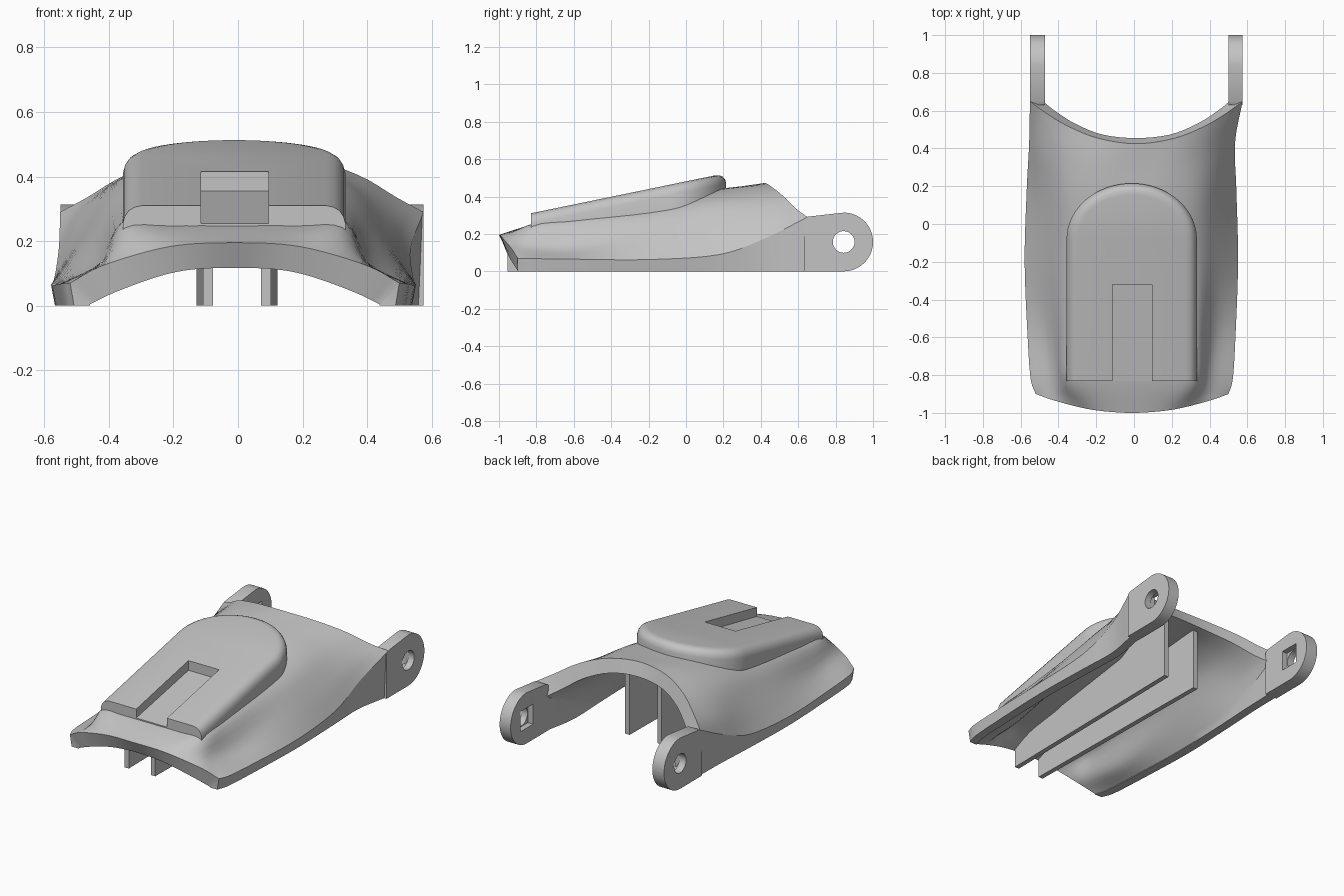
import bpy, bmesh, math
from mathutils import Vector

if "Cube" in bpy.data.objects:
    bpy.data.objects.remove(bpy.data.objects["Cube"])

grey = bpy.data.materials.new("plain grey")
grey.use_nodes = True
grey.diffuse_color = (0.55, 0.55, 0.55, 1)
grey.node_tree.nodes["Principled BSDF"].inputs["Base Color"].default_value = grey.diffuse_color


def make(name, verts, faces):
    mesh = bpy.data.meshes.new(name)
    bm = bmesh.new()
    vs = [bm.verts.new(v) for v in verts]
    for f in faces:
        bm.faces.new([vs[i] for i in f])
    bmesh.ops.recalc_face_normals(bm, faces=bm.faces)
    bm.to_mesh(mesh)
    bm.free()
    mesh.materials.append(grey)
    obj = bpy.data.objects.new(name, mesh)
    bpy.context.collection.objects.link(obj)
    return obj


def stack(name, rings, caps):
    """Skin a stack of equal closed rings, then add the given cap faces."""
    n = len(rings[0])
    faces = [(a * n + i, a * n + (i + 1) % n, (a + 1) * n + (i + 1) % n, (a + 1) * n + i)
             for a in range(len(rings) - 1) for i in range(n)]
    return make(name, [v for r in rings for v in r], faces + caps)


def prism(name, outline, x0, x1):
    """Extrude a (y, z) outline from x0 to x1."""
    n = len(outline)
    rings = [[(x, y, z) for y, z in outline] for x in (x0, x1)]
    return stack(name, rings, [tuple(range(n)), tuple(range(n, 2 * n))])


def cut(obj, cutter):
    mod = obj.modifiers.new("cut", "BOOLEAN")
    mod.operation = "DIFFERENCE"
    mod.solver = "EXACT"
    mod.object = cutter
    graph = bpy.context.evaluated_depsgraph_get()
    mesh = bpy.data.meshes.new_from_object(obj.evaluated_get(graph))
    obj.modifiers.clear()
    obj.data = mesh
    bpy.data.objects.remove(cutter)


def smooth(obj):
    bpy.ops.object.select_all(action="DESELECT")
    obj.select_set(True)
    bpy.context.view_layer.objects.active = obj
    bpy.ops.object.shade_smooth_by_angle(angle=math.radians(32))


def spline(pts, steps):
    """Curve passing through all the points."""
    p = [pts[0] * 2 - pts[1]] + pts + [pts[-1] * 2 - pts[-2]]
    out = []
    for i in range(1, len(p) - 2):
        a, b, c, d = p[i - 1:i + 3]
        for k in range(steps):
            t = k / steps
            out.append(b + (c - a) * t / 2 + (a * 2 - b * 5 + c * 4 - d) * t * t / 2
                       + (b * 3 - a - c * 3 + d) * t ** 3 / 2)
    return out + [pts[-1]]


# Arched shell: y at centre, backward bow of the edge, sideways shift,
# end-face slant, then half profile (x, z) from crown to edge
stations = [
    (-1.0, 0.1, -0.01, 0.04, [(0, .195), (.15, .19), (.27, .168), (.42, .12), (.51, .07)]),
    (-.82, 0, -.012, 0, [(0, .25), (.2, .25), (.34, .245), (.41, .135), (.535, .068)]),
    (-.6, 0, -.013, 0, [(0, .29), (.2, .29), (.345, .27), (.43, .135), (.55, .065)]),
    (-.2, 0, -.014, 0, [(0, .37), (.2, .365), (.35, .31), (.45, .2), (.565, .063)]),
    (.1, .08, -.013, 0, [(0, .43), (.2, .42), (.36, .36), (.47, .23), (.555, .09)]),
    (.3, .13, -.01, 0, [(0, .455), (.2, .445), (.36, .385), (.48, .28), (.545, .18)]),
    (.425, .225, .012, .03, [(0, .473), (.2, .455), (.36, .405), (.48, .335), (.563, .29)]),
]


def shell_ring(yc, bow, shift, slant, half):
    w = half[-1][0]
    full = [(-x, z) for x, z in half[:0:-1]] + half
    outer, inner = [], []
    for x, z in full:
        t = abs(x) / w
        y = yc + bow * t * t
        outer.append(Vector((x + shift, y, z)))
        inner.append(Vector((x * .88 + shift, y + slant * (1 - t), max(z - .078, .004))))
    ring = []
    for pts, inset in ((outer, .012), (inner, 0)):
        lip = [Vector((p.x - math.copysign(inset, p.x), p.y, 0)) for p in (pts[0], pts[-1])]
        row = [lip[0]] + spline(pts, 4) + [lip[1]]
        ring += row if pts is outer else row[::-1]
    return ring


keys = [shell_ring(*s) for s in stations]
columns = [spline(list(col), 5) for col in zip(*keys)]
rings = [list(r) for r in zip(*columns)]
n = len(rings[0])
last = (len(rings) - 1) * n
ends = [(o + i, o + i + 1, o + n - 2 - i, o + n - 1 - i)
        for o in (0, last) for i in range(n // 2 - 1)]
smooth(stack("arched_shell", rings, ends))


# Raised pad with a sloping top and rounded back
FRONT = -.83


def pad_ring(inset, drop, side_drop):
    w = .345 - inset
    plan = [(-w, FRONT), (w, FRONT)]
    for k in range(33):
        a = math.pi * k / 32
        plan.append((w * math.cos(a), -.08 + (.295 - inset) * math.sin(a)))
    return [(x - .012, y, .31 + .206 * (y - FRONT) - drop - side_drop * x * x * (y + 1))
            for x, y in plan]


layers = [(0, .12, .7), (0, .055, 0), (.006, .034, 0), (.018, .016, 0), (.036, .005, 0), (.06, 0, 0)]
rings = [pad_ring(*layer) for layer in layers]
n = len(rings[0])
pad = stack("raised_pad", rings, [tuple(range(n)), tuple(range(5 * n, 6 * n))])
cut(pad, prism("slot_cutter", [(-.9, .241), (-.32, .355), (-.32, .8), (-.9, .8)], -.115, .095))
smooth(pad)

# Hinge lugs: round hole outside, square pocket inside
HINGE_Y, HINGE_Z = .843, .157


def circle(r, start, stop, count):
    angles = [start + (stop - start) * k / count for k in range(count + 1)]
    return [(HINGE_Y + r * math.cos(a), HINGE_Z + r * math.sin(a)) for a in angles]


for name, inside, outside in (("left_hinge_lug", .5, .575), ("right_hinge_lug", -.47, -.55)):
    side = math.copysign(1, outside)
    outline = [(.63, 0)] + circle(HINGE_Z, -math.pi / 2, math.pi / 2, 32) + [(.65, .292), (.63, .28)]
    lug = prism(name, outline, inside, outside)
    hole = circle(.058, 0, math.tau, 32)[:-1]
    cut(lug, prism("hole_cutter", hole, inside - .1 * side, outside + .1 * side))
    pocket = circle(.088, math.pi / 4, math.pi / 4 + math.tau, 4)[:-1]
    cut(lug, prism("pocket_cutter", pocket, inside - .1 * side, inside + .035 * side))
    smooth(lug)

# Two thin fins under the shell, spreading slightly toward the back
fin = [(-.955, 0), (.42, 0), (.42, .41), (.1, .38), (-.8, .2), (-.955, .13)]
for name, side in (("left_fin", 1), ("right_fin", -1)):
    obj = prism(name, fin, .075 * side, .105 * side)
    for v in obj.data.vertices:
        v.co.x += .02 * side * (v.co.y + .955) / 1.375 - .003
